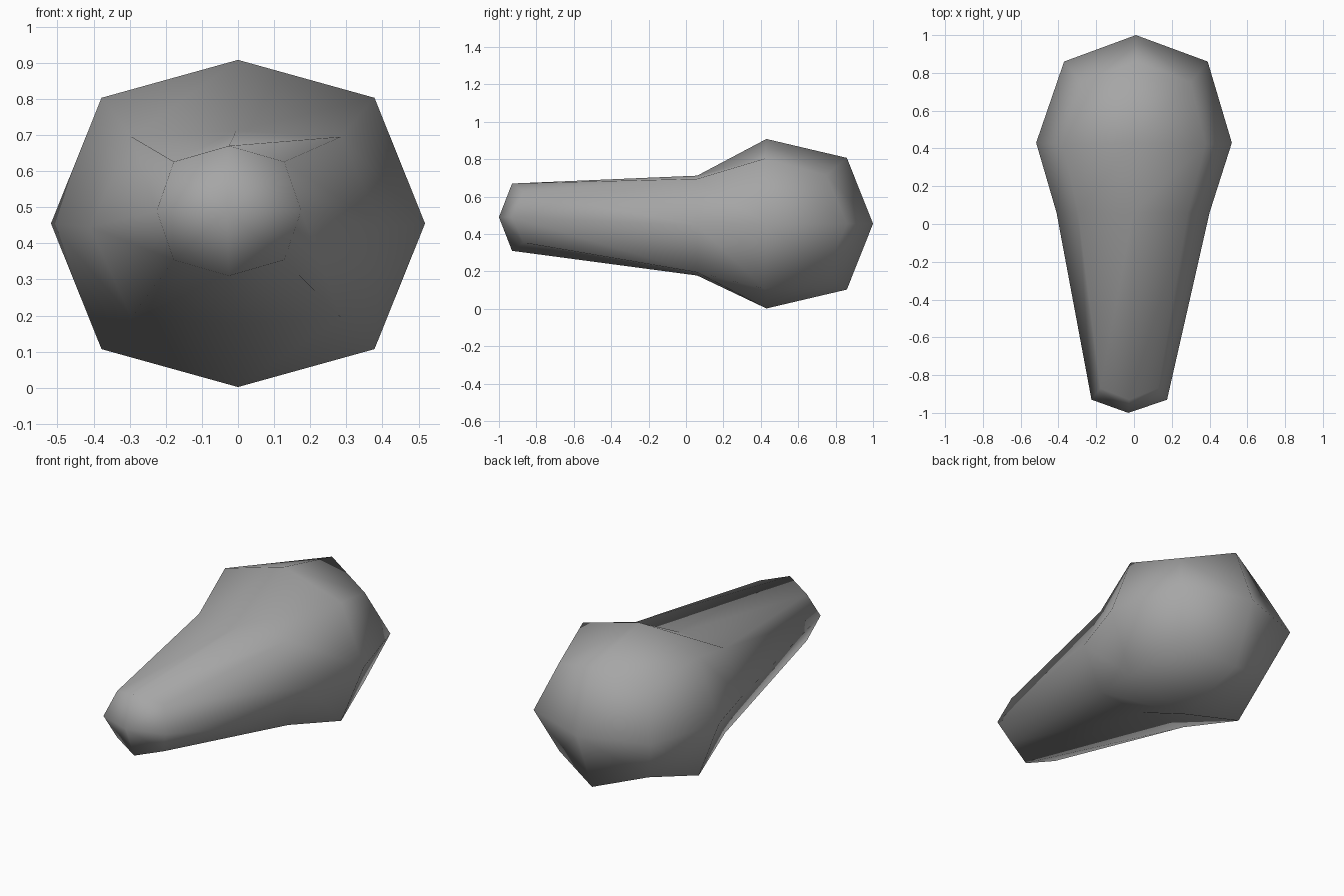
import bpy
import bmesh

cube = bpy.data.objects.get("Cube")
if cube:
    bpy.data.objects.remove(cube, do_unlink=True)

# Single grey colour
grey = bpy.data.materials.new("grey")
grey.use_nodes = True
colour = (0.38, 0.38, 0.38, 1)
grey.diffuse_color = colour
grey.node_tree.nodes["Principled BSDF"].inputs["Base Color"].default_value = colour

# Eight directions round the long axis; odd ones are the diagonals
DIRECTIONS = [(0, 1), (1, 1), (1, 0), (1, -1), (0, -1), (-1, -1), (-1, 0), (-1, 1)]

# side y, diagonal y, centre (x, z), side radii, diagonal offsets
SECTIONS = [
    (-0.93, -0.87, (-0.025, 0.49), (0.20, 0.18), (0.153, 0.136)),   # narrow end
    (0.06, 0.06, (-0.005, 0.445), (0.405, 0.267), (0.29, 0.25)),    # neck
    (0.43, 0.42, (0.0, 0.455), (0.518, 0.453), (0.378, 0.348)),     # widest part
    (0.86, 0.75, (0.01, 0.455), (0.38, 0.352), (0.29, 0.26)),       # rear cap
]


def add_ring(bm, side_y, diagonal_y, centre, radii, offsets):
    ring = []
    for i, (dx, dz) in enumerate(DIRECTIONS):
        sx, sz = offsets if i % 2 else radii
        y = diagonal_y if i % 2 else side_y
        ring.append(bm.verts.new((centre[0] + dx * sx, y, centre[1] + dz * sz)))
    return ring


def add_cap(bm, ring, tip):
    # Four quads meeting at the tip
    point = bm.verts.new(tip)
    for i in range(0, 8, 2):
        bm.faces.new((point, ring[i], ring[i + 1], ring[(i + 2) % 8]))


# Club-shaped body
bm = bmesh.new()
rings = [add_ring(bm, *section) for section in SECTIONS]
for a, b in zip(rings, rings[1:]):
    for i in range(8):
        j = (i + 1) % 8
        bm.faces.new((a[i], a[j], b[j], b[i]))
add_cap(bm, rings[0], (-0.03, -1, 0.49))
add_cap(bm, rings[-1], (0.01, 1, 0.455))
bmesh.ops.recalc_face_normals(bm, faces=bm.faces)
for face in bm.faces:
    face.smooth = True

mesh = bpy.data.meshes.new("club_body")
bm.to_mesh(mesh)
bm.free()
mesh.materials.append(grey)
body = bpy.data.objects.new("club_body", mesh)
bpy.context.collection.objects.link(body)
